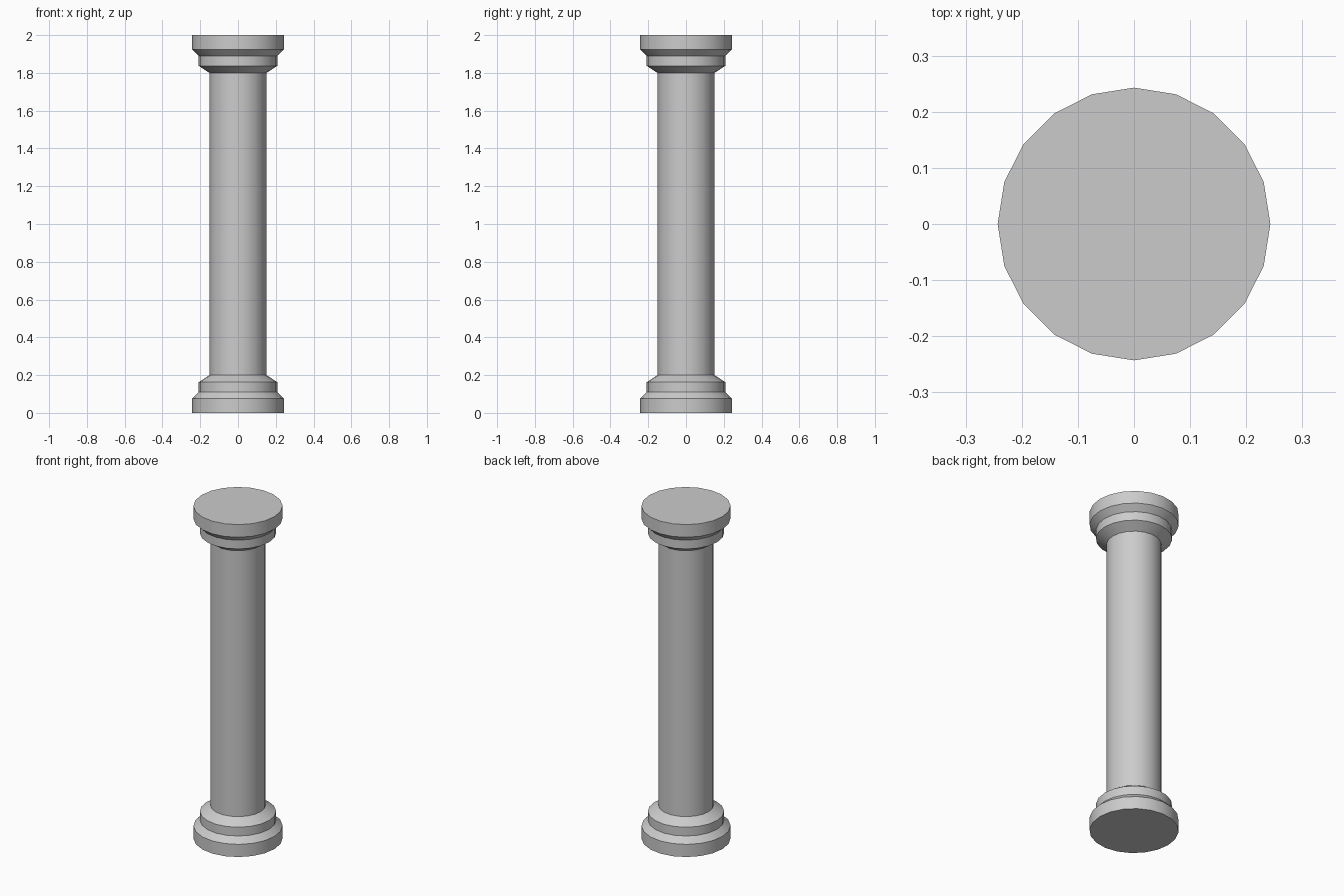
import bpy, bmesh, math

if "Cube" in bpy.data.objects:
    bpy.data.objects.remove(bpy.data.objects["Cube"])

SIDES = 20
HEIGHT = 2.0

# Half profile (radius, height) from the plinth up to the shaft
foot = [(0.243, 0.0), (0.243, 0.076), (0.208, 0.11), (0.208, 0.163), (0.151, 0.2)]


def lathe(name, profile, cap_bottom=False, cap_top=False):
    bm = bmesh.new()
    rings = []
    for r, z in profile:
        rings.append([bm.verts.new((r * math.cos(i * math.tau / SIDES),
                                    r * math.sin(i * math.tau / SIDES), z))
                      for i in range(SIDES)])
    for a, b in zip(rings, rings[1:]):
        for i in range(SIDES):
            j = (i + 1) % SIDES
            bm.faces.new((a[i], a[j], b[j], b[i]))
    if cap_bottom:
        bm.faces.new(rings[0][::-1])
    if cap_top:
        bm.faces.new(rings[-1])
    mesh = bpy.data.meshes.new(name)
    bm.to_mesh(mesh)
    bm.free()
    obj = bpy.data.objects.new(name, mesh)
    bpy.context.collection.objects.link(obj)
    bpy.ops.object.select_all(action='DESELECT')
    obj.select_set(True)
    bpy.context.view_layer.objects.active = obj
    bpy.ops.object.shade_smooth_by_angle(angle=math.radians(30))
    return obj


# Stepped base, plain shaft, and the capital as the base turned over
head = [(r, HEIGHT - z) for r, z in reversed(foot)]
lathe("base", foot, cap_bottom=True)
lathe("shaft", [foot[-1], head[0]])
lathe("capital", head, cap_top=True)
